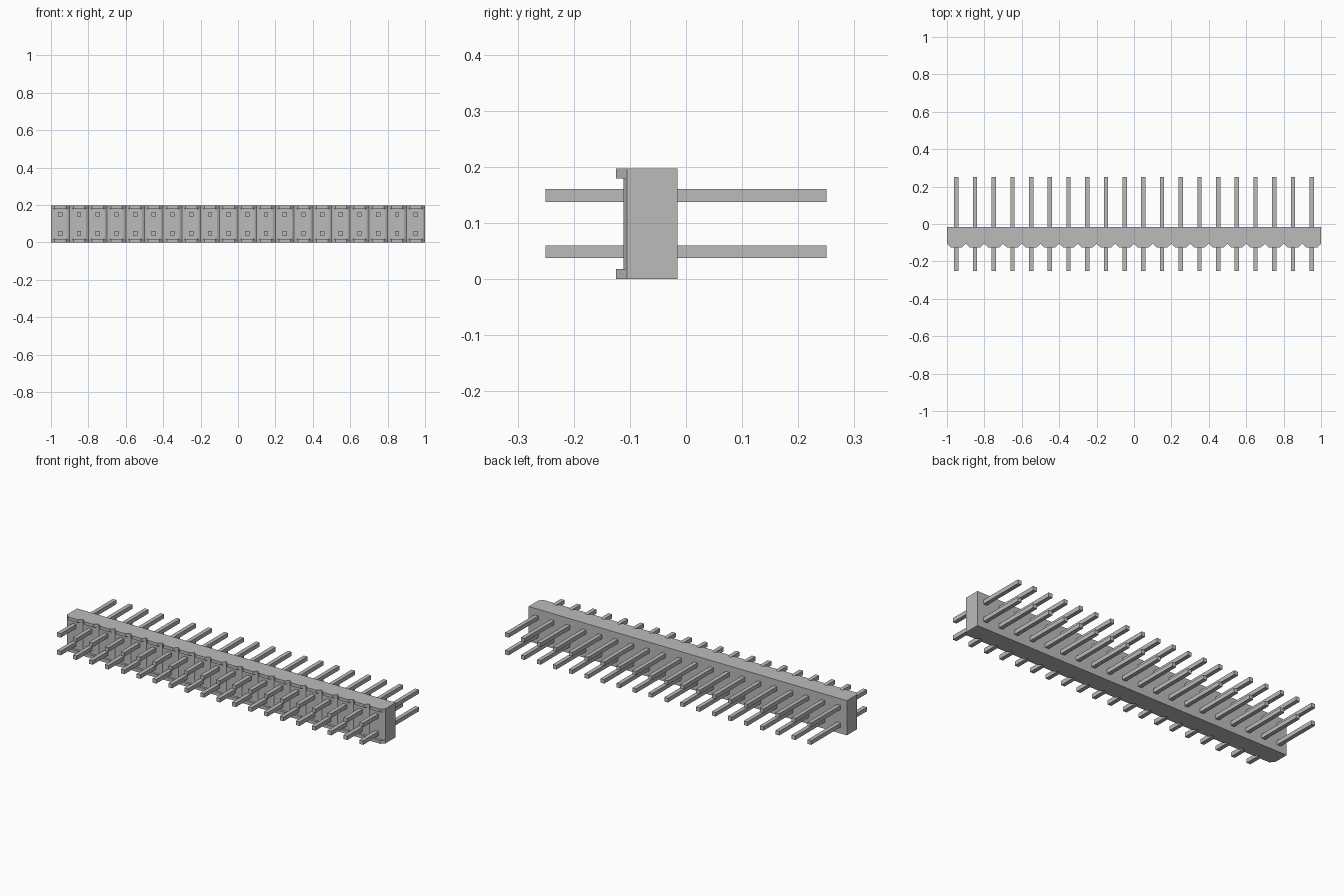
import bpy, bmesh

if "Cube" in bpy.data.objects:
    bpy.data.objects.remove(bpy.data.objects["Cube"])

COUNT, PITCH = 20, 0.1
HEIGHT = 0.197
BACK, EDGE, FACE, FOOT = -0.015, -0.105, -0.1115, -0.1245   # depths along y
FOOT_H = 0.018
PIN, PIN_LEN = 0.023, 0.5
centres = [(i - (COUNT - 1) / 2) * PITCH for i in range(COUNT)]

grey = bpy.data.materials.new("plain grey")
grey.use_nodes = True
COLOUR = (0.5, 0.5, 0.5, 1)
grey.diffuse_color = COLOUR
grey.node_tree.nodes["Principled BSDF"].inputs["Base Color"].default_value = COLOUR


def add_prism(bm, outline, z0, z1):
    """Extrude a closed xy outline from z0 to z1."""
    face = bm.faces.new([bm.verts.new((x, y, z0)) for x, y in outline])
    top = bmesh.ops.extrude_face_region(bm, geom=[face])
    verts = [v for v in top["geom"] if isinstance(v, bmesh.types.BMVert)]
    bmesh.ops.translate(bm, verts=verts, vec=(0, 0, z1 - z0))


def finish(bm, name):
    bmesh.ops.recalc_face_normals(bm, faces=bm.faces)
    mesh = bpy.data.meshes.new(name)
    bm.to_mesh(mesh)
    bm.free()
    mesh.materials.append(grey)
    obj = bpy.data.objects.new(name, mesh)
    bpy.context.collection.objects.link(obj)
    return obj


# Housing: one long bar with a shallow V groove between neighbouring cells
outline = [(1, BACK), (-1, BACK), (-1, EDGE)]
for cx in centres:
    outline += [(cx - 0.038, FACE), (cx + 0.038, FACE), (cx + 0.05, EDGE)]
bm = bmesh.new()
add_prism(bm, outline, 0, HEIGHT)
finish(bm, "housing")

# Stand-off feet: chamfered blocks along the upper and lower front edges
for name, z0 in (("lower_feet", 0), ("upper_feet", HEIGHT - FOOT_H)):
    bm = bmesh.new()
    for cx in centres:
        foot = [(-0.05, EDGE), (-0.038, FACE), (0.038, FACE),
                (0.05, EDGE), (0.03, FOOT), (-0.03, FOOT)]
        add_prism(bm, [(cx + x, y) for x, y in foot], z0, z0 + FOOT_H)
    finish(bm, name)

# Pins: two rows of square posts running through the housing
for name, z in (("lower_pins", HEIGHT / 2 - 0.05), ("upper_pins", HEIGHT / 2 + 0.05)):
    bm = bmesh.new()
    h, l = PIN / 2, PIN_LEN / 2
    for cx in centres:
        add_prism(bm, [(cx - h, -l), (cx + h, -l), (cx + h, l), (cx - h, l)], z - h, z + h)
    finish(bm, name)
